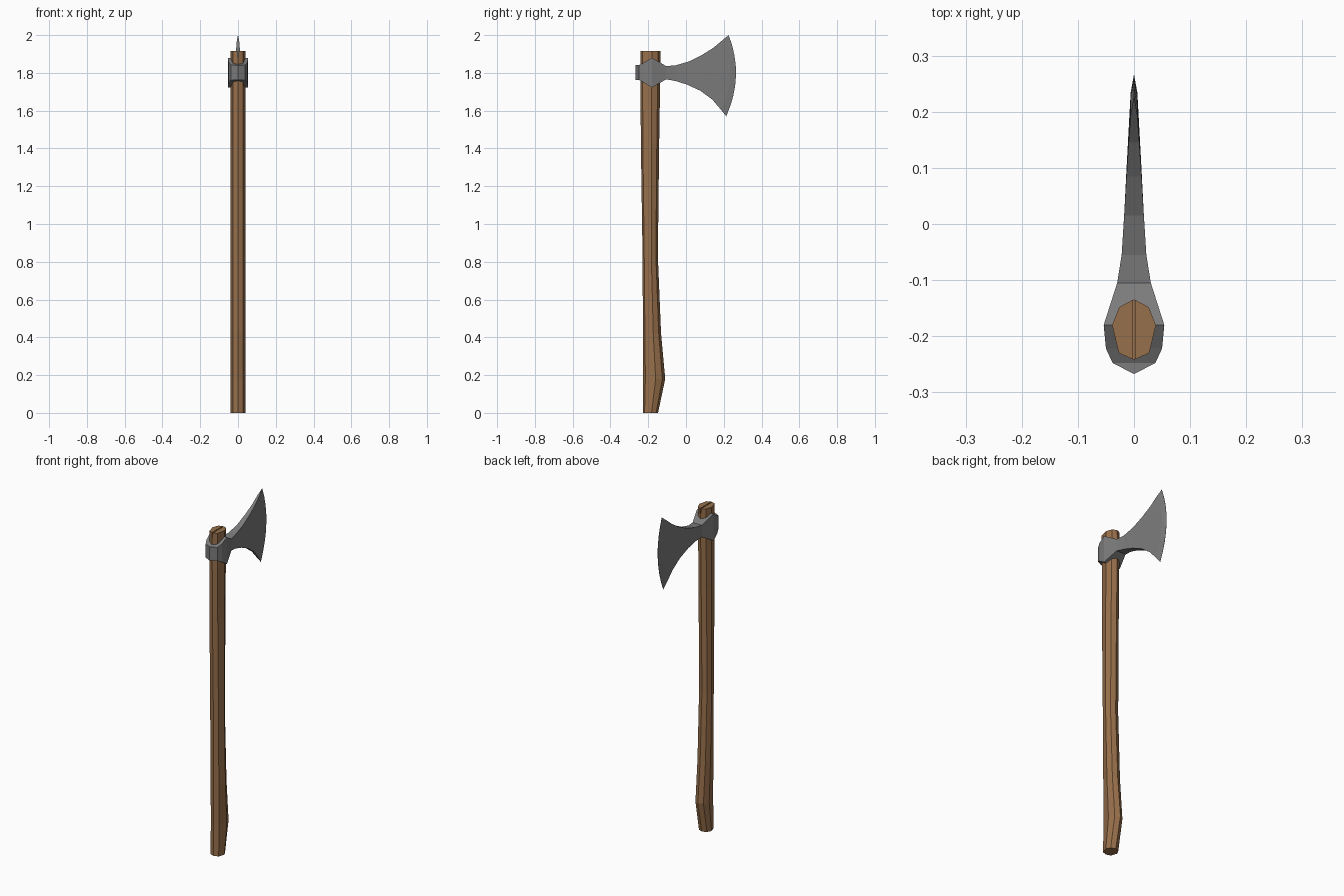
import bpy, bmesh

if "Cube" in bpy.data.objects:
    bpy.data.objects.remove(bpy.data.objects["Cube"])


def loft(name, rings):
    """Skin closed rings of equal length, cap both ends, merge collapsed points."""
    bm = bmesh.new()
    loops = [[bm.verts.new(p) for p in ring] for ring in rings]
    n = len(loops[0])
    for a, b in zip(loops, loops[1:]):
        for i in range(n):
            j = (i + 1) % n
            bm.faces.new((a[i], a[j], b[j], b[i]))
    bm.faces.new(loops[0])
    bm.faces.new(loops[-1])
    bmesh.ops.remove_doubles(bm, verts=bm.verts, dist=0.0002)
    bmesh.ops.recalc_face_normals(bm, faces=bm.faces)
    mesh = bpy.data.meshes.new(name)
    bm.to_mesh(mesh)
    bm.free()
    obj = bpy.data.objects.new(name, mesh)
    bpy.context.collection.objects.link(obj)
    return obj


def paint(obj, name, color):
    mat = bpy.data.materials.new(name)
    mat.diffuse_color = (*color, 1)
    mat.use_nodes = True
    mat.node_tree.nodes["Principled BSDF"].inputs["Base Color"].default_value = mat.diffuse_color
    obj.data.materials.append(mat)


# Handle: eight-sided section (x, fraction from back to front) along z
section = [(0, 0), (0.027, 0.11), (0.039, 0.57), (0.026, 0.87),
           (0, 1), (-0.026, 0.87), (-0.039, 0.57), (-0.027, 0.11)]
# z, back y, front y
stations = [(0, -0.228, -0.148), (0.18, -0.228, -0.11), (0.42, -0.228, -0.132),
            (0.83, -0.23, -0.149), (1.43, -0.239, -0.142), (1.915, -0.242, -0.134)]
handle = loft("handle", [[(x, b + (f - b) * t, z) for x, t in section]
                         for z, b, f in stations])
paint(handle, "wood", (0.31, 0.16, 0.07))

# Saw kerf in the handle top
bpy.ops.mesh.primitive_cube_add(size=1, location=(0, -0.19, 1.915))
kerf = bpy.context.object
kerf.name = "kerf_cutter"
kerf.scale = (0.006, 0.3, 0.06)
kerf.hide_render = True
kerf.hide_set(True)
cut = handle.modifiers.new("kerf", 'BOOLEAN')
cut.object = kerf
cut.operation = 'DIFFERENCE'
cut.solver = 'EXACT'

# Axe head: top y, top z, bottom y, bottom z, forward bulge, half width
head = [(-0.267, 1.842, -0.267, 1.762, 0, 0),
        (-0.248, 1.842, -0.248, 1.762, 0, 0.038),
        (-0.222, 1.855, -0.222, 1.748, 0, 0.050),
        (-0.180, 1.880, -0.180, 1.722, 0, 0.054),
        (-0.105, 1.836, -0.105, 1.766, 0, 0.030),
        (-0.055, 1.840, -0.055, 1.757, 0, 0.022),
        (0.015, 1.860, 0.005, 1.738, 0.005, 0.0175),
        (0.085, 1.895, 0.075, 1.706, 0.015, 0.0135),
        (0.145, 1.933, 0.140, 1.658, 0.027, 0.0095),
        (0.193, 1.973, 0.185, 1.605, 0.045, 0.006),
        (0.226, 2.000, 0.213, 1.570, 0.045, 0)]
N = 9


def head_ring(yt, zt, yb, zb, bulge, w):
    side = []
    for i in range(N):
        t = i / (N - 1)
        side.append((yt + (yb - yt) * t + bulge * 4 * t * (1 - t), zt + (zb - zt) * t))
    return [(w, y, z) for y, z in side] + [(-w, y, z) for y, z in reversed(side)]


# Zero-width ends collapse to a single edge: drop their caps by merging
rings = [head_ring(*s) for s in head]
eps = 0.0004
rings[0] = head_ring(*head[0][:5], eps)
rings[-1] = head_ring(*head[-1][:5], eps)
axe_head = loft("axe_head", rings)
paint(axe_head, "steel", (0.2, 0.2, 0.2))
